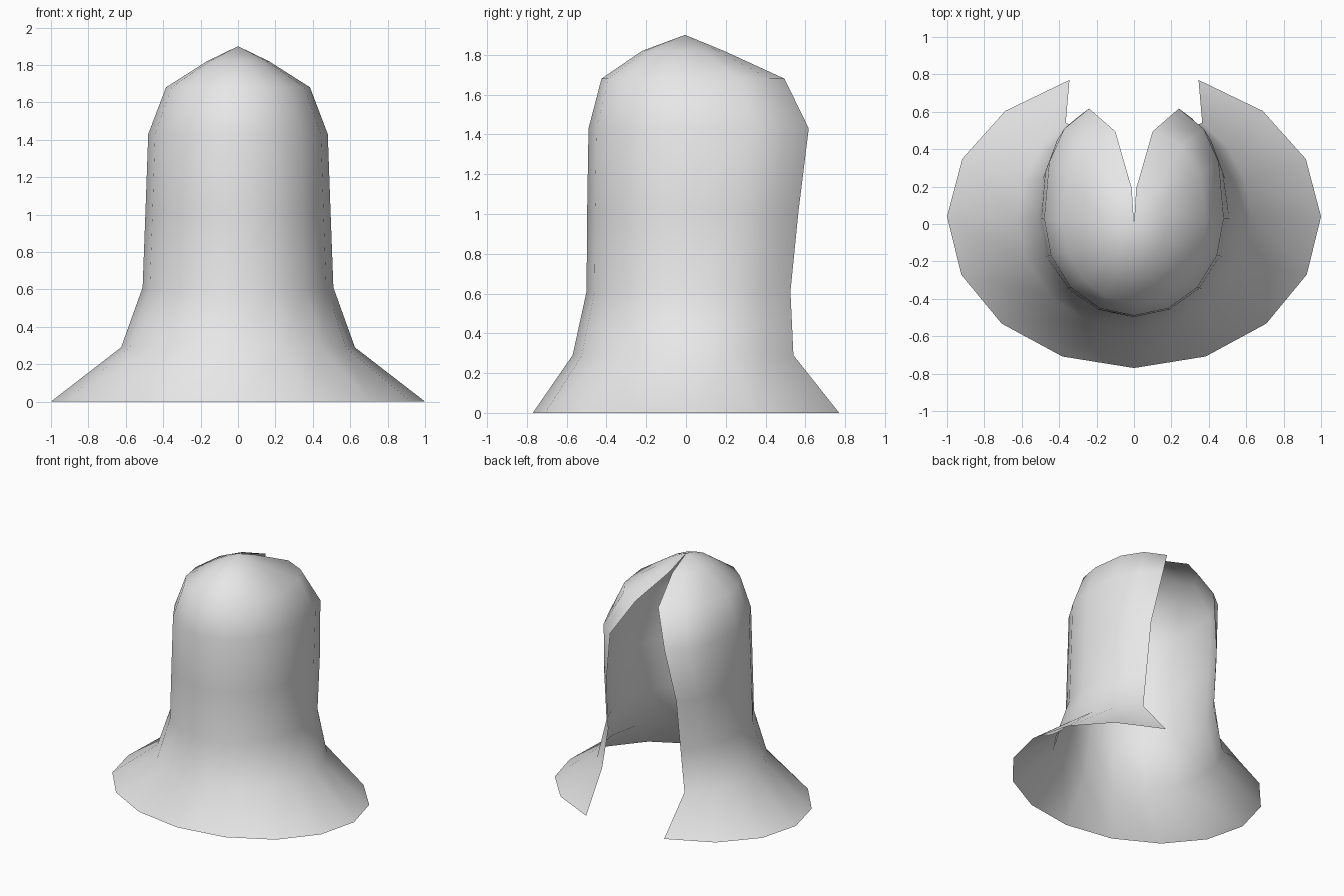
import bpy, bmesh, math

cube = bpy.data.objects.get("Cube")
if cube:
    bpy.data.objects.remove(cube, do_unlink=True)

# Plain grey cloth
cloth = bpy.data.materials.new("grey cloth")
cloth.use_nodes = True
GREY = (0.8, 0.8, 0.8, 1.0)
cloth.diffuse_color = GREY
cloth.node_tree.nodes["Principled BSDF"].inputs["Base Color"].default_value = GREY

# Rings: height, half width, front y, y of widest point, slit edge x, slit edge y, back fullness
RINGS = [
    (0.00, 1.00, -0.77, 0.04, 0.345, 0.77, 1.0),
    (0.29, 0.625, -0.57, 0.04, 0.365, 0.54, 1.0),
    (0.61, 0.51, -0.50, 0.03, 0.32, 0.525, 0.9),
    (1.01, 0.495, -0.497, 0.03, 0.31, 0.565, 0.8),
    (1.43, 0.48, -0.49, 0.03, 0.24, 0.617, 0.75),
    (1.68, 0.385, -0.425, 0.02, 0.10, 0.495, 0.8),
    (1.82, 0.165, -0.22, -0.01, 0.012, 0.19, 1.0),
]
FRONT_STEPS, BACK_STEPS = 4, 3


def half_ring(z, w, front, mid, ex, ey, p):
    """Points from the centre front round the left side to the slit edge."""
    pts = []
    for i in range(FRONT_STEPS + 1):
        a = math.pi / 2 * i / FRONT_STEPS
        pts.append((w * math.sin(a), mid + (front - mid) * math.cos(a), z))
    end = math.acos((ex / w) ** (1 / p))
    for i in range(1, BACK_STEPS + 1):
        a = end * i / BACK_STEPS
        depth = (math.sin(a) / math.sin(end)) ** p
        pts.append((w * math.cos(a) ** p, mid + (ey - mid) * depth, z))
    return pts


# Hood shell, open at the back, with a flared hem
bm = bmesh.new()
rows = []
for ring in RINGS:
    half = half_ring(*ring)
    full = [(-x, y, z) for x, y, z in reversed(half[1:])] + half
    rows.append([bm.verts.new(p) for p in full])
apex = bm.verts.new((0, -0.005, 1.9))

for low, high in zip(rows, rows[1:]):
    for i in range(len(low) - 1):
        bm.faces.new((low[i], low[i + 1], high[i + 1], high[i]))
for a, b in zip(rows[-1], rows[-1][1:]):
    bm.faces.new((a, b, apex))
for f in bm.faces:
    f.smooth = True

mesh = bpy.data.meshes.new("hood")
bm.to_mesh(mesh)
bm.free()
mesh.materials.append(cloth)
hood = bpy.data.objects.new("hood", mesh)
bpy.context.collection.objects.link(hood)
